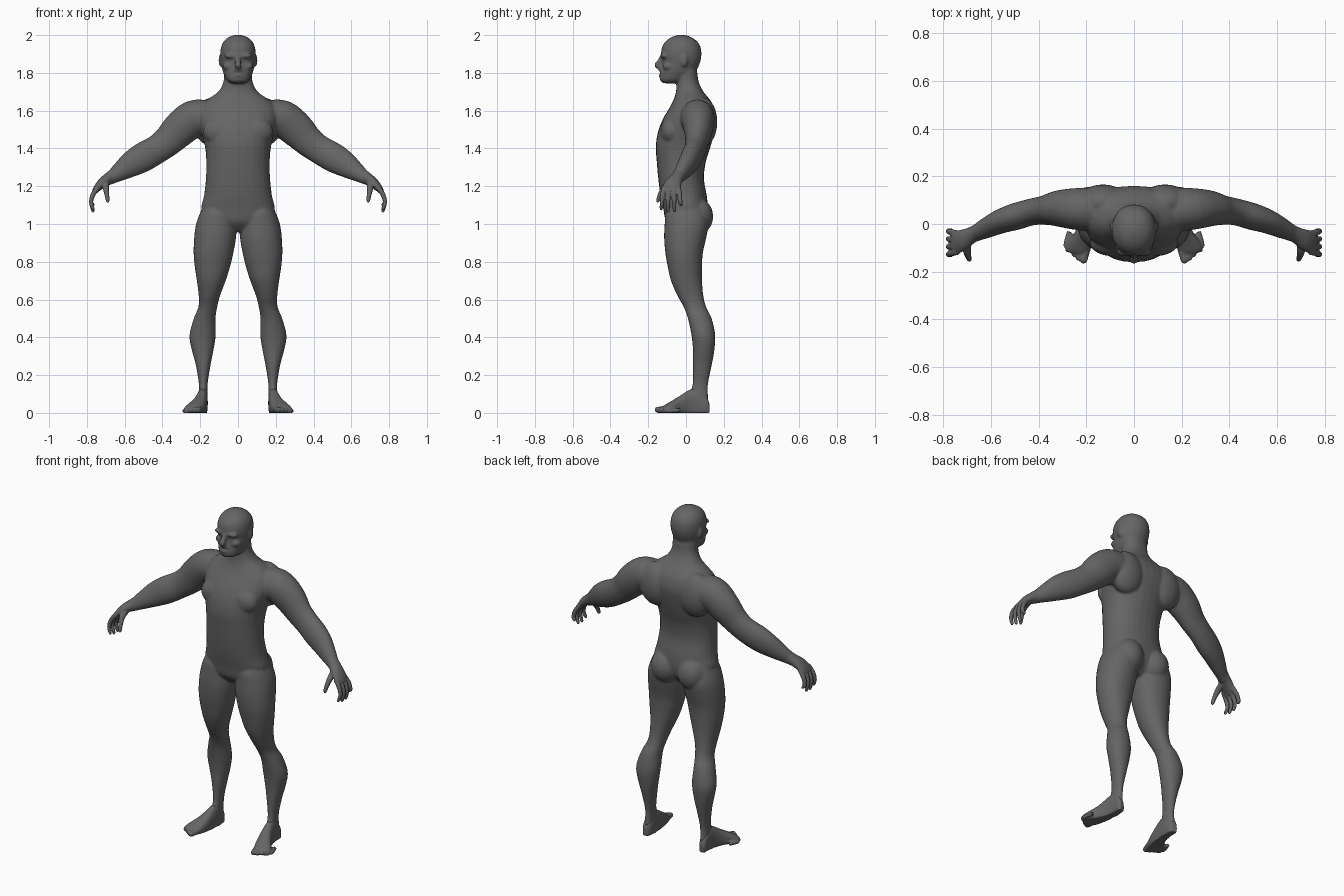
import bpy, bmesh, math
from mathutils import Vector, Matrix

old = bpy.data.objects.get("Cube")
if old:
    bpy.data.objects.remove(old, do_unlink=True)

grey = bpy.data.materials.new("plain grey")
grey.use_nodes = True
grey.diffuse_color = (0.13, 0.13, 0.13, 1)
grey.node_tree.nodes["Principled BSDF"].inputs["Base Color"].default_value = grey.diffuse_color

UNIT = 0.01  # measurements below are in hundredths
SIDES = 28


def spline(rows, steps=4):
    """Smoothly interpolate rows of measurements."""
    out = []
    for i in range(len(rows) - 1):
        a, b, c, d = (rows[min(max(i + k, 0), len(rows) - 1)] for k in (-1, 0, 1, 2))
        for s in range(steps):
            t = s / steps
            out.append([q + t * ((r - p) + t * ((2 * p - 5 * q + 4 * r - w) + t * (3 * q - p - 3 * r + w))) / 2
                        for p, q, r, w in zip(a, b, c, d)])
    out.append(list(rows[-1]))
    return out


def loft(bm, rings, power=2.0):
    """Skin a row of (centre, half axis, half axis) sections."""
    def bend(v):
        return math.copysign(abs(v) ** (2 / power), v)
    loops = []
    for centre, u, v in rings:
        loop = []
        for i in range(SIDES):
            a = math.tau * i / SIDES
            p = (centre + u * bend(math.cos(a)) + v * bend(math.sin(a))) * UNIT
            p.z = max(p.z, 0)
            loop.append(bm.verts.new(p))
        loops.append(loop)
    for a, b in zip(loops, loops[1:]):
        for i in range(SIDES):
            j = (i + 1) % SIDES
            bm.faces.new((a[i], a[j], b[j], b[i]))
    bm.faces.new(loops[0][::-1])
    bm.faces.new(loops[-1])


def stack(bm, rows, power=2.2):
    """Level sections: height, x from, x to, y from, y to."""
    loft(bm, [(Vector(((x0 + x1) / 2, (y0 + y1) / 2, z)), Vector(((x1 - x0) / 2, 0, 0)),
               Vector((0, (y1 - y0) / 2, 0))) for z, x0, x1, y0, y1 in spline(rows)], power)


def centred(rows):
    return [(z, -w, w, y0, y1) for z, w, y0, y1 in rows]


def tube(bm, rows, side=Vector((0, 1, 0))):
    """Sections square to a path: x, y, z, radius, radius along side."""
    pts = spline(rows)
    rings = []
    for i, p in enumerate(pts):
        along = Vector(pts[min(i + 1, len(pts) - 1)][:3]) - Vector(pts[max(i - 1, 0)][:3])
        u = along.cross(side).normalized()
        v = u.cross(along).normalized()
        rings.append((Vector(p[:3]), u * p[3], v * p[4]))
    loft(bm, rings)


def blob(bm, centre, radii):
    m = Matrix.Translation(Vector(centre) * UNIT) @ Matrix.Diagonal((*(r * UNIT for r in radii), 1))
    bmesh.ops.create_uvsphere(bm, u_segments=24, v_segments=16, radius=1, matrix=m)


def fuse(name, bm, voxel, rounds):
    """Mirror the left half, melt the masses together and smooth them."""
    bmesh.ops.recalc_face_normals(bm, faces=bm.faces)
    mesh = bpy.data.meshes.new(name)
    bm.to_mesh(mesh)
    bm.free()
    mesh.materials.append(grey)
    ob = bpy.data.objects.new(name, mesh)
    bpy.context.collection.objects.link(ob)
    ob.modifiers.new("mirror", "MIRROR").use_mirror_merge = False
    remesh = ob.modifiers.new("melt", "REMESH")
    remesh.mode = "VOXEL"
    remesh.voxel_size = voxel
    remesh.use_smooth_shade = True
    smooth = ob.modifiers.new("soften", "SMOOTH")
    smooth.factor = 0.5
    smooth.iterations = rounds


body = bmesh.new()
# torso and neck
stack(body, centred([
    (96, 8, -6, 5), (101, 17, -10.5, 10), (108, 19.5, -12, 11.5), (115, 18, -13.5, 11), (124, 17, -14.7, 9.5),
    (133, 16.8, -15.5, 10.5), (141, 17.5, -16, 13), (149, 19.5, -14.8, 15), (156, 21, -12, 16),
    (162, 20, -8.5, 14.8), (166, 16, -6.5, 12.5), (170, 10.5, -5.3, 9.3), (175, 7.8, -5, 6.8),
    (180, 7.4, -5, 6), (186, 7, -5, 5)]))
# skull and jaw
stack(body, centred([
    (174.5, 3.5, -12, -4), (176, 5.8, -13.7, 0), (179, 7.4, -13.7, 4), (182, 8.4, -13, 6), (186, 9.1, -12.6, 7.6),
    (190, 9.4, -13.2, 8.2), (194, 8.9, -12.6, 7.6), (197, 7.3, -10.5, 5.6), (199, 4.8, -7.5, 2.6),
    (200.2, 1.2, -4, -1)]), 2.1)
# nose, brow, lips, cheek and ear
tube(body, [(0, -12.5, 189, 1.2, 1.2), (0, -14, 186, 1.3, 1.5), (0, -15.2, 184, 1.6, 1.9), (0, -13, 182.5, 1, 1.4)],
     Vector((1, 0, 0)))
blob(body, (3.5, -11.6, 189), (4, 2, 1.4))
blob(body, (0, -12.6, 181.2), (2.8, 1.9, .9))
blob(body, (0, -12.6, 178.6), (2.6, 2, .9))
blob(body, (5, -9.5, 183.5), (3, 2.6, 2.2))
blob(body, (9.3, -1, 186.5), (1, 2, 3.2))
# chest, shoulder blade and buttock masses
blob(body, (9, -8, 149), (9.5, 5.5, 7.5))
blob(body, (13, 9, 154), (11, 7.6, 13))
blob(body, (9, 5.5, 104), (8.8, 8.9, 10))
# leg
stack(body, [
    (112, 4, 17, -8, 9), (106, 2, 20, -10.8, 11), (100, 1, 22.2, -11.3, 12), (93, 1, 23.2, -11.6, 10.8),
    (85, 2.4, 23.5, -11, 9), (78, 4, 23, -9.8, 8.5), (70, 6.5, 21.8, -8, 8.5), (62, 9.5, 20.8, -4.5, 9.2),
    (56, 11, 21, -1.2, 10.7), (50, 11.9, 23.4, 1, 13.6), (41, 11.8, 25.7, 2.9, 15.5), (33, 13, 24.4, 3.7, 15),
    (26, 14.4, 22.5, 3.7, 13.8), (16, 16, 20.8, 3.6, 11.8), (10, 16.2, 20.9, 2, 11.7), (6, 16.3, 21, 2, 12)], 2.1)
# arm
tube(body, [
    (8, 6, 158, 7, 8), (17, 6, 156.5, 9.3, 9), (24, 6.3, 155.5, 9.8, 8.8), (31, 6.5, 150, 9.4, 7.7),
    (37, 5.8, 144, 8.2, 6.2), (43, 5, 139.5, 7.6, 5.6), (50, 3, 135.5, 7.8, 5.6), (56, 1, 132, 7, 5),
    (62, -1.8, 128, 5.2, 4.2), (66.5, -4, 125, 3.7, 3.4), (70, -5.5, 123, 3, 3.3)])
fuse("body", body, 0.0065, 7)

# hands: palm, four fingers and thumb
hands = bmesh.new()
tube(hands, [(64.5, -3, 126.5, 3.8, 3.4), (68, -4.6, 124.4, 3.2, 3.4), (71.5, -6.5, 122, 2.7, 4.3),
             (74.5, -7.8, 119, 2, 4.8), (76, -8, 117, 1.4, 4.4)])
for i in range(4):
    y = -11.6 + 2.5 * i
    fan = (i - 1.5) * .5
    drop = (0, -1.2, -1, 2)[i]
    tube(hands, [(74, y, 119.5, 1.4, 1.4), (76.8, y + fan, 115.5, 1.25, 1.25), (77.8, y + 1.5 * fan, 111.5, 1.1, 1.1),
                 (76.8, y + 2 * fan, 108.3 + drop, .9, .9), (76.4, y + 2 * fan, 107.3 + drop, .4, .4)])
tube(hands, [(70, -7, 122, 2, 2), (70, -11, 119.5, 1.7, 1.7), (69.5, -13.5, 116, 1.3, 1.3),
             (69, -14.8, 112.5, 1, 1), (69, -15, 111.3, .4, .4)], Vector((1, 0, 0)))
fuse("hands", hands, 0.004, 3)

# feet: heel to ball, then five toes
feet = bmesh.new()
across = Vector((.97, .24, 0))
rows = [(18.7, 12.3, 1.5, 5), (18.7, 10.5, 2.5, 9), (18.7, 6, 2.8, 13), (19.2, 1.5, 3.1, 12),
        (20.5, -3.5, 3.9, 8.8), (22.5, -8, 4.9, 6), (24, -11, 4.8, 4.2), (24.8, -12.5, 4, 3)]
loft(feet, [(Vector((x, y, h * .4)), across * w, Vector((0, 0, h * .6))) for x, y, w, h in spline(rows)], 2.4)
for i in range(5):
    t = i / 4
    x, y, r = 21.2 + 7.4 * t, -15.6 + 6.4 * t ** 1.3, 1.7 - .6 * t
    tube(feet, [(x - 1.6, y + 6, r * 1.3, r, r), (x - .4, y + 2, r, r, r), (x, y, r * .9, r * .9, r * .9),
                (x + .1, y - .8, r * .8, r * .4, r * .4)], Vector((1, 0, 0)))
fuse("feet", feet, 0.005, 3)
